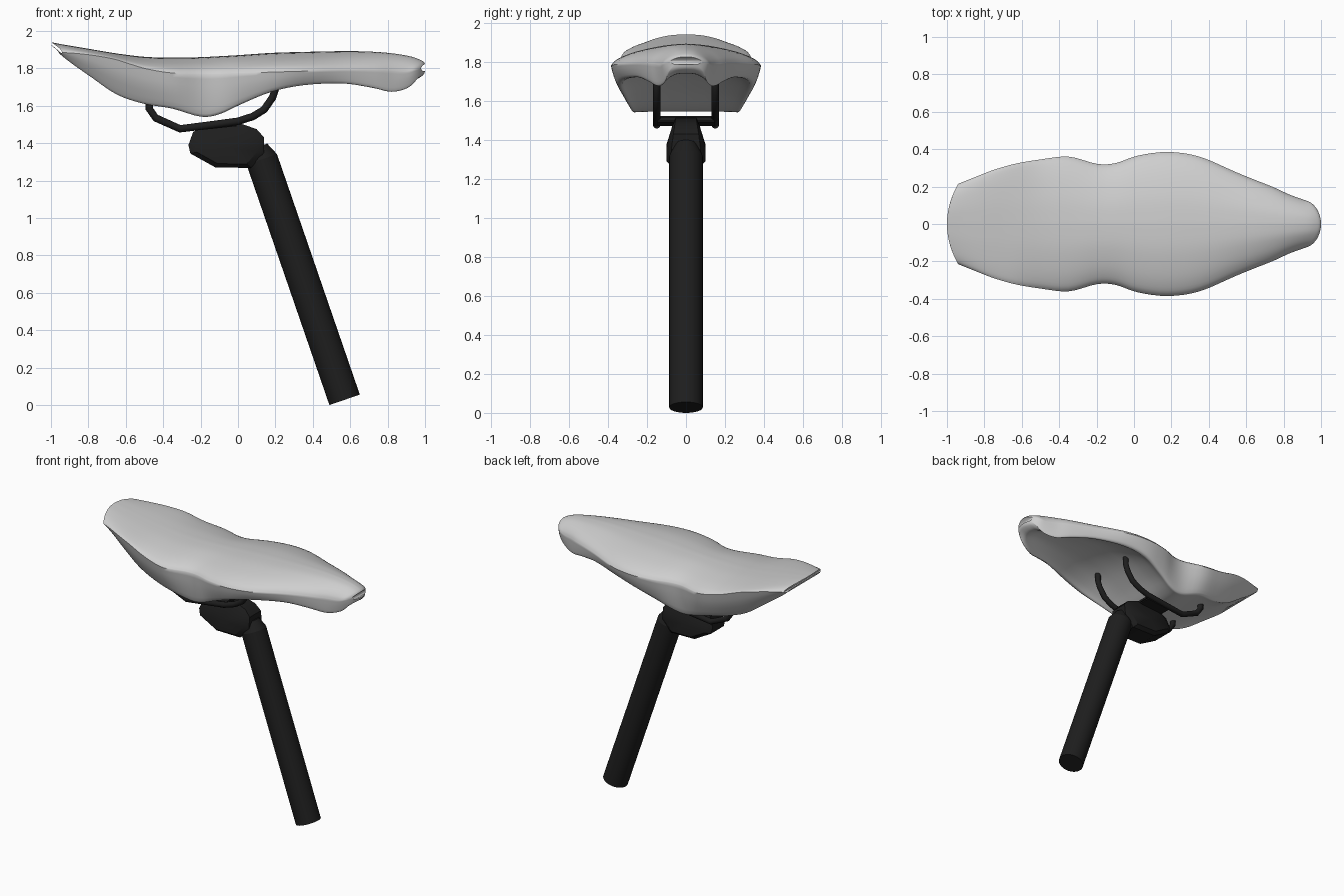
import bpy, bmesh, math
from mathutils import Vector, Matrix

if "Cube" in bpy.data.objects:
    bpy.data.objects.remove(bpy.data.objects["Cube"])


def material(name, rgb):
    m = bpy.data.materials.new(name)
    m.diffuse_color = (*rgb, 1)
    m.use_nodes = True
    m.node_tree.nodes["Principled BSDF"].inputs["Base Color"].default_value = m.diffuse_color
    return m


GREY = material("light grey", (0.62, 0.62, 0.62))
BLACK = material("black", (0.013, 0.013, 0.013))


def finish(bm, name, mat, angle=40):
    bmesh.ops.recalc_face_normals(bm, faces=bm.faces)
    me = bpy.data.meshes.new(name)
    bm.to_mesh(me)
    bm.free()
    ob = bpy.data.objects.new(name, me)
    bpy.context.collection.objects.link(ob)
    me.materials.append(mat)
    bpy.ops.object.select_all(action='DESELECT')
    ob.select_set(True)
    bpy.context.view_layer.objects.active = ob
    bpy.ops.object.shade_smooth_by_angle(angle=math.radians(angle))
    return ob


def spline(pts, n):
    """Catmull-Rom through tuples of any length, n steps per span."""
    out = []
    for i in range(len(pts) - 1):
        p = [pts[max(i - 1, 0)], pts[i], pts[i + 1], pts[min(i + 2, len(pts) - 1)]]
        for k in range(n):
            t = k / n
            out.append(tuple(0.5 * (2 * b + (c - a) * t + (2 * a - 5 * b + 4 * c - d) * t * t
                                    + (3 * b - a - 3 * c + d) * t ** 3) for a, b, c, d in zip(*p)))
    return out + [pts[-1]]


# Seat sections: x, half width, top z, widest z, rim half width, rim z, underside centre z
SECTIONS = [
    (-1.0, .215, 1.94, 1.885, .20, 1.878, 1.925),
    (-.92, .245, 1.925, 1.88, .20, 1.825, 1.86),
    (-.80, .285, 1.905, 1.868, .22, 1.75, 1.775),
    (-.65, .32, 1.88, 1.845, .24, 1.66, 1.69),
    (-.50, .345, 1.862, 1.80, .27, 1.61, 1.625),
    (-.35, .36, 1.857, 1.775, .30, 1.585, 1.585),
    (-.20, .322, 1.86, 1.77, .28, 1.542, 1.545),
    (-.10, .325, 1.865, 1.77, .29, 1.555, 1.57),
    (.02, .365, 1.872, 1.775, .32, 1.61, 1.65),
    (.18, .385, 1.883, 1.78, .35, 1.675, 1.735),
    (.35, .36, 1.888, 1.785, .325, 1.71, 1.78),
    (.55, .275, 1.892, 1.79, .255, 1.72, 1.79),
    (.70, .215, 1.89, 1.79, .20, 1.70, 1.785),
    (.83, .165, 1.88, 1.785, .15, 1.675, 1.77),
    (.93, .135, 1.862, 1.78, .115, 1.695, 1.74),
    (.985, .115, 1.84, 1.79, .095, 1.745, 1.76),
    (1.0, .08, 1.825, 1.80, .06, 1.785, 1.785),
]


def half_profile(w, zt, zw, wb, zb, zc):
    h, d = zt - zw, zw - zb
    top = spline([(0, zt), (.35 * w, zt - .08 * h), (.7 * w, zt - .36 * h),
                  (.92 * w, zt - .7 * h), (w, zw)], 4)
    wall = spline([(w, zw), (.65 * w + .35 * wb, zw - .45 * d), (wb, zw - .93 * d), (.94 * wb, zb)], 3)
    under = spline([(.94 * wb, zb), (.8 * wb, zb + .4 * (zc - zb)),
                    (.45 * wb, zb + .88 * (zc - zb)), (0, zc)], 3)
    return top + wall[1:] + under[1:]


def end_bend(x, y):
    # round the two ends in plan
    if x < 0:
        return .06 * max(0, (-x - .6) / .4) ** 1.5 * (y / .215) ** 2
    return -.045 * max(0, (x - .75) / .25) ** 1.5 * (y / .115) ** 2


# Seat
bm = bmesh.new()
rings = []
for x, *params in spline(SECTIONS, 4):
    x = max(-1, min(1, x))
    half = half_profile(*params)
    loop = half + [(-y, z) for y, z in half[-2:0:-1]]
    rings.append([bm.verts.new((x + end_bend(x, y), y, z)) for y, z in loop])
n = len(rings[0])
for a, b in zip(rings, rings[1:]):
    for i in range(n):
        j = (i + 1) % n
        bm.faces.new((a[i], a[j], b[j], b[i]))
# end caps, bridged between top and underside so they follow the curved edge
for r in (rings[0], rings[-1]):
    for i in range(n // 2):
        q = [r[i], r[i + 1], r[n - i - 1], r[(n - i) % n]]
        q = list(dict.fromkeys(q))
        if len(q) > 2:
            bm.faces.new(q)
finish(bm, "seat", GREY, 50)


# Post: leaning tube with a tapered top
bm = bmesh.new()
bottom = Vector((.57, 0, .028))
axis = Vector((-.326, 0, .946)).normalized()
turn = Vector((0, 0, 1)).rotation_difference(axis).to_matrix().to_4x4()
length, rad, seg = 1.36, .086, 32
bmesh.ops.create_cone(bm, cap_ends=True, segments=seg, radius1=rad, radius2=rad, depth=length,
                      matrix=Matrix.Translation(bottom + axis * length / 2) @ turn)
bmesh.ops.create_cone(bm, cap_ends=True, segments=seg, radius1=rad, radius2=.055, depth=.07,
                      matrix=Matrix.Translation(bottom + axis * (length + .035)) @ turn)
finish(bm, "seat_post", BLACK)


# Clamp head: side outline with half width at the faces, narrower towards the top
OUTLINE = [(-.265, 1.39), (-.24, 1.46), (-.18, 1.495), (0, 1.51), (.10, 1.475), (.14, 1.43),
           (.14, 1.35), (.07, 1.268), (-.12, 1.27), (-.255, 1.345)]
bm = bmesh.new()
cx, cz = -.06, 1.385
sides = []
for s in (-1, 1):
    outer = [bm.verts.new((x, s * (.075 if z < 1.36 else .075 - .15 * (z - 1.36)), z)) for x, z in OUTLINE]
    inner = [bm.verts.new((cx + .82 * (x - cx), s * (.1 if z < 1.37 else .1 - .25 * (z - 1.37)),
                           cz + .82 * (z - cz))) for x, z in OUTLINE]
    mid = bm.verts.new((cx, s * .1, cz - .01))
    sides.append(outer)
    for i in range(10):
        j = (i + 1) % 10
        bm.faces.new((outer[i], outer[j], inner[j], inner[i]))
        bm.faces.new((inner[i], inner[j], mid))
for i in range(10):
    j = (i + 1) % 10
    bm.faces.new((sides[0][i], sides[0][j], sides[1][j], sides[1][i]))
finish(bm, "clamp_head", BLACK, 35)


# Clamp crossbar holding the rails
bm = bmesh.new()
bmesh.ops.create_cube(bm, size=1, matrix=Matrix.Translation((-.1, 0, 1.497))
                      @ Matrix.Rotation(math.radians(-6), 4, 'Y') @ Matrix.Diagonal((.2, .31, .032, 1)))
bmesh.ops.bevel(bm, geom=bm.edges[:], offset=.008, segments=2, affect='EDGES')
finish(bm, "clamp_crossbar", BLACK)


# Rails
RAIL = [(.20, 1.76), (.20, 1.69), (.185, 1.645), (.14, 1.58), (.08, 1.543), (0, 1.517),
        (-.15, 1.497), (-.31, 1.477), (-.44, 1.535), (-.475, 1.585), (-.475, 1.66)]
for side, y in (("left", .15), ("right", -.15)):
    bm = bmesh.new()
    prev = None
    pts = [Vector((x, y, z)) for x, z in RAIL]
    for i, p in enumerate(pts):
        t = (pts[min(i + 1, len(pts) - 1)] - pts[max(i - 1, 0)]).normalized()
        u = Vector((0, 1, 0))
        v = t.cross(u)
        ring = [bm.verts.new(p + .02 * (u * math.cos(a) + v * math.sin(a)))
                for a in (k * math.tau / 12 for k in range(12))]
        if prev:
            for k in range(12):
                m = (k + 1) % 12
                bm.faces.new((prev[k], prev[m], ring[m], ring[k]))
        else:
            bm.faces.new(ring)
        prev = ring
    bm.faces.new(prev)
    finish(bm, side + "_rail", BLACK, 50)
